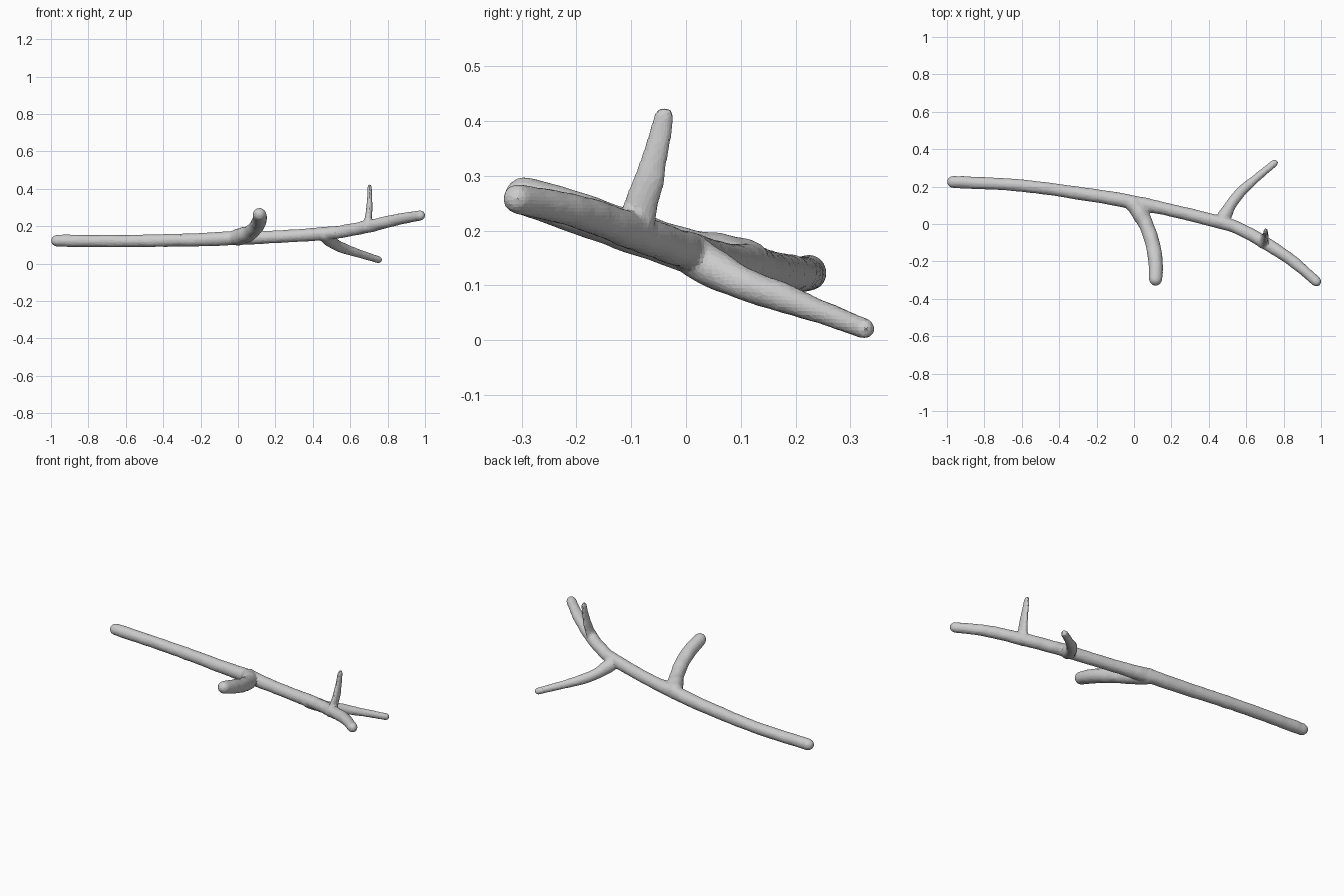
import bpy, bmesh, math
from mathutils import Vector, noise

if "Cube" in bpy.data.objects:
    bpy.data.objects.remove(bpy.data.objects["Cube"])

SIDES = 16

def catmull(p0, p1, p2, p3, t):
    return [0.5 * (2*b + (c-a)*t + (2*a - 5*b + 4*c - d)*t*t + (3*b - a - 3*c + d)*t**3)
            for a, b, c, d in zip(p0, p1, p2, p3)]

def limb(bm, pts, flat=1.0, steps=10):
    """Rounded, knobbly tube through (x, y, z, radius); flat squashes it sideways."""
    ext = [pts[0]] + pts + [pts[-1]]
    s = [catmull(*ext[i:i+4], k / steps) for i in range(len(pts)-1) for k in range(steps)]
    s.append(list(pts[-1]))
    pos, rad = [Vector(p[:3]) for p in s], [p[3] for p in s]
    d0, d1 = (pos[0]-pos[1]).normalized(), (pos[-1]-pos[-2]).normalized()
    r0, r1 = rad[0], rad[-1]
    for a in (30, 60, 82):                      # domed ends
        sn, cs = math.sin(math.radians(a)), math.cos(math.radians(a))
        pos.insert(0, Vector(pts[0][:3]) + d0*r0*sn)
        rad.insert(0, r0*cs)
        pos.append(Vector(pts[-1][:3]) + d1*r1*sn)
        rad.append(r1*cs)
    rings = []
    for i, (c, r) in enumerate(zip(pos, rad)):
        t = (pos[min(i+1, len(pos)-1)] - pos[max(i-1, 0)]).normalized()
        ref = Vector((0, 1, 0)) if abs(t.z) > 0.8 else Vector((0, 0, 1))
        u = t.cross(ref).normalized()
        v = t.cross(u)
        ring = []
        for k in range(SIDES):
            a = 2*math.pi*k/SIDES
            o = u*math.cos(a)*flat + v*math.sin(a)
            ring.append(bm.verts.new(c + o*r*(1 + 0.07*noise.noise((c + o*r)*22))))
        rings.append(ring)
    for a, b in zip(rings, rings[1:]):
        for k in range(SIDES):
            n = (k+1) % SIDES
            bm.faces.new((a[k], a[n], b[n], b[k]))
    bm.faces.new(rings[0][::-1])
    bm.faces.new(rings[-1])

bm = bmesh.new()
# main stem
limb(bm, [(-.967, .225, .123, .033), (-.6, .205, .121, .033), (-.2, .15, .128, .036),
          (0, .115, .138, .038), (.2, .073, .143, .034), (.45, .012, .16, .035),
          (.56, -.025, .172, .034), (.7, -.1, .2, .034), (.85, -.2, .235, .031),
          (.975, -.308, .258, .027)])
# thick side branch towards the front
limb(bm, [(-.005, .11, .14, .045), (.03, .06, .15, .045), (.065, -.005, .165, .04),
          (.1, -.105, .2, .039), (.115, -.21, .236, .039), (.115, -.295, .263, .036)])
# drooping side branch towards the back
limb(bm, [(.465, .01, .155, .038), (.49, .055, .128, .036), (.52, .105, .103, .03),
          (.57, .17, .08, .028), (.66, .25, .05, .022), (.752, .326, .021, .019)])
# small upright twig
limb(bm, [(.685, -.095, .2, .038), (.695, -.085, .235, .033), (.702, -.068, .29, .028),
          (.704, -.053, .35, .023), (.704, -.04, .406, .02)], flat=0.6)
bmesh.ops.recalc_face_normals(bm, faces=bm.faces)

mesh = bpy.data.meshes.new("branch")
bm.to_mesh(mesh)
bm.free()
branch = bpy.data.objects.new("branch", mesh)
bpy.context.collection.objects.link(branch)

# fuse the limbs into one skin, soften the forks, then facet it
fuse = branch.modifiers.new("fuse", 'REMESH')
fuse.mode = 'VOXEL'
fuse.voxel_size = 0.007
soften = branch.modifiers.new("soften", 'SMOOTH')
soften.factor = 0.5
soften.iterations = 4
facet = branch.modifiers.new("facet", 'DECIMATE')
facet.ratio = 0.3
